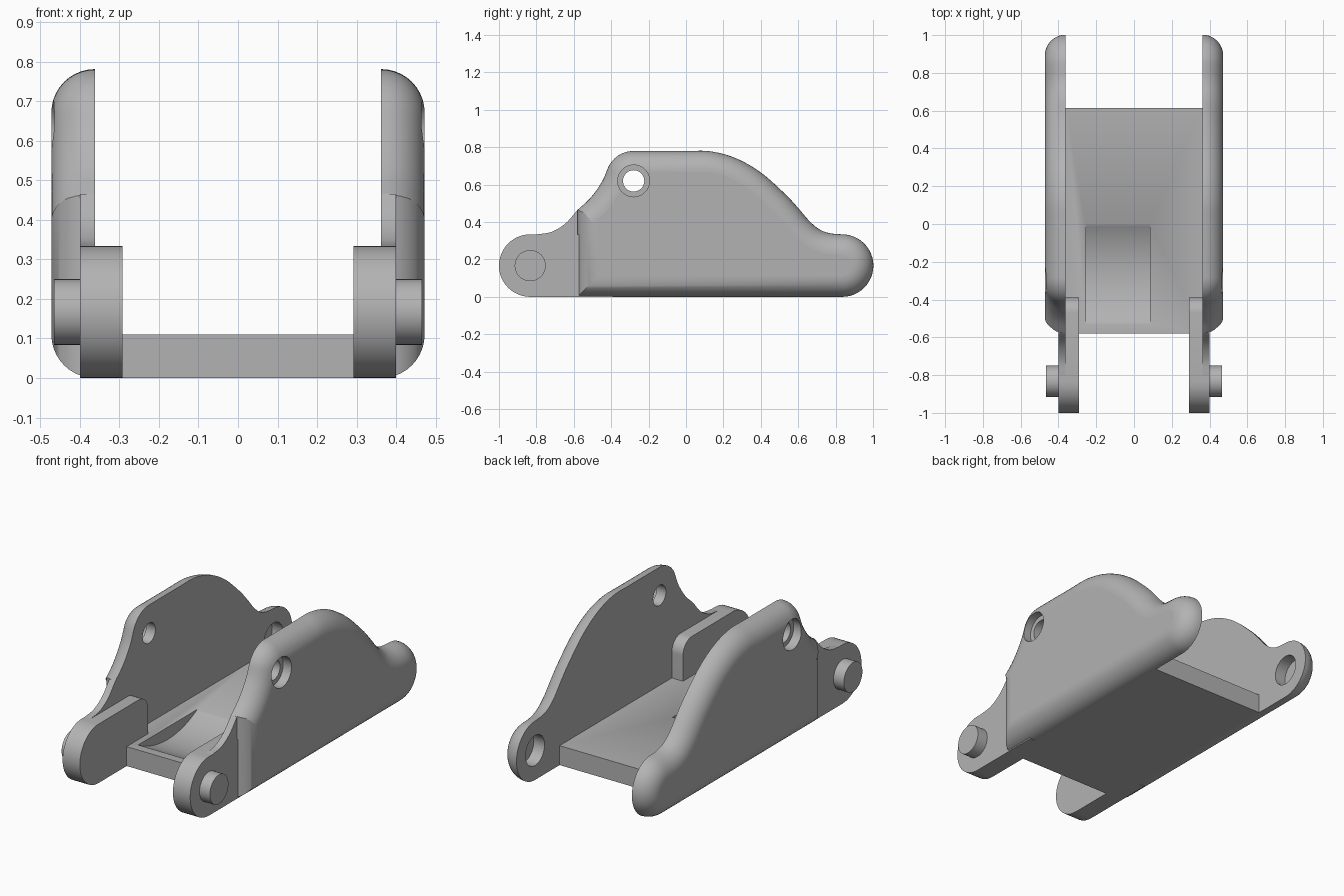
import bpy, bmesh
from math import sin, cos, pi, radians, sqrt
from mathutils import Vector

cube = bpy.data.objects.get("Cube")
if cube:
    bpy.data.objects.remove(cube, do_unlink=True)

grey = bpy.data.materials.new("plain grey")
grey.use_nodes = True
COLOUR = (0.45, 0.45, 0.45, 1)
grey.diffuse_color = COLOUR
grey.node_tree.nodes["Principled BSDF"].inputs["Base Color"].default_value = COLOUR

INNER, THICK = 0.362, 0.11     # side plate inner face and thickness
WEB = 0.40                     # outer face of the front lugs
FRONT = -0.58                  # front edge of the side plates
R = 0.167                      # knuckle radius


def arc(y, z, r, a0, a1, n=12):
    steps = [radians(a0 + (a1 - a0) * i / n) for i in range(n + 1)]
    return [Vector((y + r * cos(a), z + r * sin(a))) for a in steps]


def spline(points, n=6):
    """Smooth curve through the points."""
    p = [Vector(q) for q in points]
    p = [2 * p[0] - p[1]] + p + [2 * p[-1] - p[-2]]
    out = []
    for a, b, c, d in zip(p, p[1:], p[2:], p[3:]):
        for i in range(n):
            t = i / n
            out.append(0.5 * (2 * b + (c - a) * t + (2 * a - 5 * b + 4 * c - d) * t * t
                              + (3 * b - a - 3 * c + d) * t ** 3))
    return out + [p[-2]]


def inset(outline, d):
    """Shrink a counter-clockwise outline by d."""
    out = []
    for i, p in enumerate(outline):
        e1 = (p - outline[i - 1]).normalized()
        e2 = (outline[(i + 1) % len(outline)] - p).normalized()
        n1, n2 = Vector((-e1.y, e1.x)), Vector((-e2.y, e2.x))
        out.append(p + (n1 + n2) * d / (1 + n1.dot(n2)))
    return out


def loft(name, layers):
    """Solid from (x, outline) layers, outlines being in the y-z plane."""
    bm = bmesh.new()
    rings = [[bm.verts.new((x, p.x, p.y)) for p in line] for x, line in layers]
    for r1, r2 in zip(rings, rings[1:]):
        for i in range(len(r1)):
            bm.faces.new((r1[i - 1], r1[i], r2[i], r2[i - 1]))
    bm.faces.new(rings[0])
    bm.faces.new(rings[-1])
    bmesh.ops.recalc_face_normals(bm, faces=bm.faces)
    mesh = bpy.data.meshes.new(name)
    bm.to_mesh(mesh)
    bm.free()
    mesh.materials.append(grey)
    obj = bpy.data.objects.new(name, mesh)
    bpy.context.collection.objects.link(obj)
    return obj


def prism(name, outline, x0, x1):
    return loft(name, [(x0, outline), (x1, outline)])


def disc(name, y, z, r, x0, x1, n=48):
    return prism(name, arc(y, z, r, 0, 360, n)[:-1], x0, x1)


def finish(obj, cutters=(), mirror=True):
    bpy.ops.object.select_all(action='DESELECT')
    bpy.context.view_layer.objects.active = obj
    obj.select_set(True)
    for c in cutters:
        mod = obj.modifiers.new("cut", 'BOOLEAN')
        mod.operation, mod.object, mod.solver = 'DIFFERENCE', c, 'EXACT'
        bpy.ops.object.modifier_apply(modifier=mod.name)
        bpy.data.objects.remove(c, do_unlink=True)
    if mirror:
        mod = obj.modifiers.new("mirror", 'MIRROR')
        mod.use_mirror_merge = False
        bpy.ops.object.modifier_apply(modifier=mod.name)
    bpy.ops.object.shade_smooth_by_angle(angle=radians(32))
    for f in obj.data.polygons:      # keep the broad flat sides flat
        if abs(f.normal.x) > 0.999:
            f.use_smooth = False


# Side plates: domed outer rim, through hole with counterbore, blind tail socket
back_slope = spline([(0.835, 2 * R), (0.77, 0.34), (0.715, 0.36), (0.66, 0.405),
                     (0.60, 0.475), (0.53, 0.55), (0.40, 0.665), (0.265, 0.742),
                     (0.13, 0.778), (0.0, 0.78)])
crest = arc(-0.28, 0.63, 0.15, 90, 155)
front_slope = spline([crest[-1], (-0.45, 0.615), (-0.51, 0.53), (FRONT, 0.465)])
outline = ([Vector((FRONT, 0))] + arc(0.835, R, R, -90, 90, 24)[:-1]
           + back_slope + crest + front_slope[1:])
layers = []
for i in range(11):
    a = i / 10 * pi / 2
    layers.append((INNER + THICK * sin(a), inset(outline, THICK * (1 - cos(a)))))
plate = loft("side_plates", layers)
finish(plate, [disc("hole_cutter", -0.28, 0.62, 0.057, 0.3, 0.6),
               disc("counterbore_cutter", -0.28, 0.62, 0.085, 0.42, 0.6),
               disc("socket_cutter", 0.835, R, 0.085, 0.3, 0.43)])

# Webs flowing from the plates down to the lugs
curve = spline([(FRONT, 0.465), (-0.645, 0.392), (-0.72, 0.347), (-0.80, 2 * R)])
web = curve + [Vector((-0.80, 0.2)), Vector((FRONT, 0.2))]
finish(prism("lug_webs", web, INNER, WEB))

# Front lugs and pins
lug = (arc(-1 + R, R, R, 90, 270, 24) + [Vector((-0.39, 0))]
       + arc(-0.47, 2 * R - 0.08, 0.08, 0, 90))
finish(prism("front_lugs", lug, 0.292, WEB))
finish(disc("pins", -1 + R, R, 0.083, WEB - 0.01, 0.465))

# Base plate with a shallow off-centre scoop
base_line = [Vector(p) for p in ((FRONT, 0), (0.615, 0), (0.615, 0.11), (FRONT, 0.11))]
base = prism("base_plate", base_line, -INNER, INNER)
half, depth = 0.265, 0.07
radius = (half ** 2 + depth ** 2) / (2 * depth)
scoop = disc("scoop_cutter", -half, 0.11 + sqrt(radius ** 2 - half ** 2), radius,
             -0.255, 0.085, 128)
finish(base, [scoop], mirror=False)
